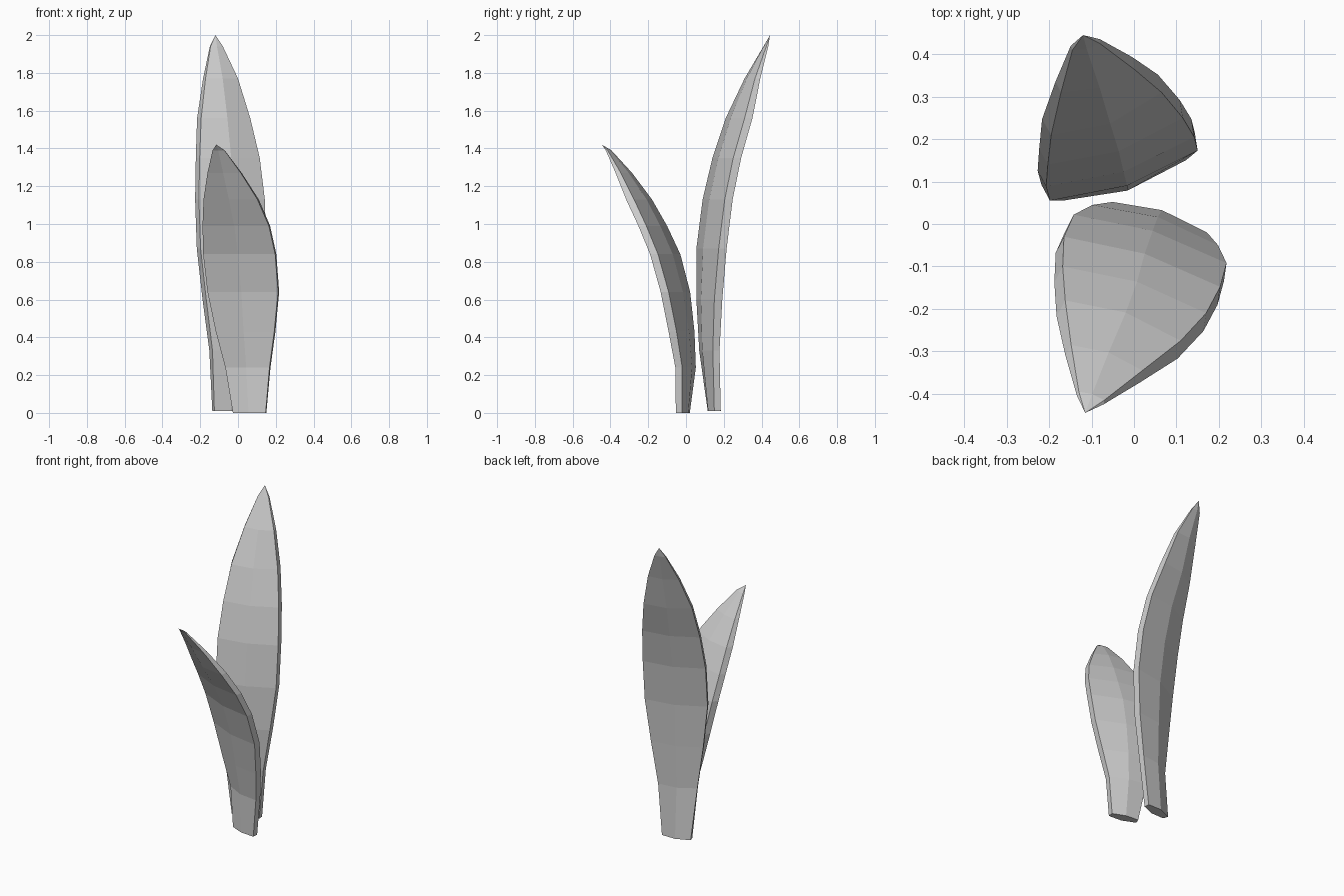
import bpy, bmesh
from mathutils import Vector


def make_leaf(name, rows, tip, side, thickness, rib_in, rib_out):
    """Loft a six-sided lens section along rows of (z, left x, left y, right x, right y)."""
    bm = bmesh.new()
    rings = []
    for i, (z, lx, ly, rx, ry) in enumerate(rows):
        left, right = Vector((lx, ly, z)), Vector((rx, ry, z))
        along = (right - left).normalized()
        out = Vector((-along.y, along.x, 0)) * side      # towards the outer face
        mid = (left + right) / 2
        full = min(1, (right - left).length / 0.27)      # thins near the tip
        t = thickness * max(full, 0.8 if i < 3 else 0.2)
        flare = along * 0.007 * full
        pts = [left, mid - out * rib_in * full, right,
               right + out * t + flare,
               mid + out * (t + rib_out * full),
               left + out * t - flare]
        rings.append([bm.verts.new(p) for p in pts])
    # Skin between sections, then close base and tip
    for a, b in zip(rings, rings[1:]):
        for k in range(6):
            j = (k + 1) % 6
            bm.faces.new((a[k], a[j], b[j], b[k]))
    bm.faces.new(rings[0])
    apex = bm.verts.new(tip)
    for k in range(6):
        bm.faces.new((rings[-1][k], rings[-1][(k + 1) % 6], apex))
    bmesh.ops.recalc_face_normals(bm, faces=bm.faces)
    mesh = bpy.data.meshes.new(name)
    bm.to_mesh(mesh)
    bm.free()
    obj = bpy.data.objects.new(name, mesh)
    bpy.context.collection.objects.link(obj)
    return obj


# Tall leaf arching backwards
make_leaf("tall_back_leaf", [
    (0.01, -0.125, 0.115, 0.045, 0.15),
    (0.33, -0.135, 0.070, 0.080, 0.142),
    (0.60, -0.168, 0.055, 0.122, 0.150),
    (0.87, -0.198, 0.055, 0.150, 0.173),
    (1.13, -0.207, 0.088, 0.142, 0.205),
    (1.35, -0.203, 0.140, 0.115, 0.250),
    (1.56, -0.195, 0.210, 0.065, 0.310),
    (1.77, -0.172, 0.310, 0.000, 0.365),
    (1.94, -0.145, 0.410, -0.08, 0.425),
], (-0.12, 0.445, 2.0), 1, 0.042, 0.025, 0.03)

# Short leaf arching forwards
make_leaf("short_front_leaf", [
    (0.00, -0.015, 0.020, 0.150, -0.020),
    (0.24, -0.050, 0.052, 0.172, -0.020),
    (0.43, -0.098, 0.045, 0.198, -0.050),
    (0.64, -0.142, 0.022, 0.218, -0.092),
    (0.84, -0.165, -0.030, 0.203, -0.148),
    (0.99, -0.168, -0.100, 0.170, -0.210),
    (1.13, -0.162, -0.180, 0.110, -0.275),
    (1.27, -0.148, -0.285, 0.020, -0.345),
    (1.39, -0.130, -0.395, -0.07, -0.415),
], (-0.115, -0.445, 1.42), -1, 0.042, 0.02, 0.025)
